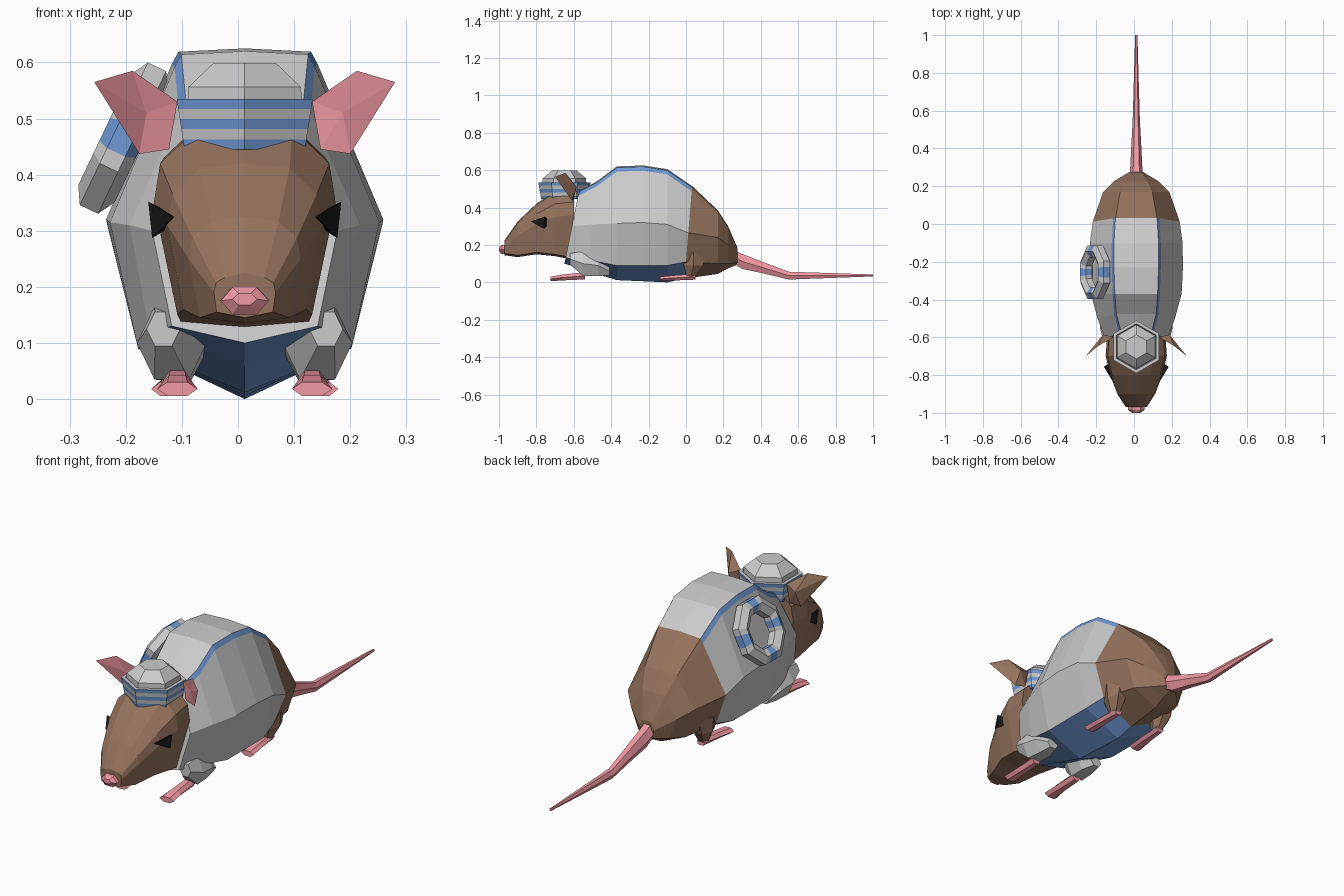
import bpy, bmesh, math
from mathutils import Vector

if "Cube" in bpy.data.objects:
    bpy.data.objects.remove(bpy.data.objects["Cube"])

CX = 0.012  # symmetry plane of the animal
COLOURS = {"grey": (.6, .6, .6, 1), "brown": (.3, .17, .11, 1), "blue": (.16, .32, .67, 1),
           "pink": (.89, .32, .37, 1), "black": (.01, .01, .01, 1)}
MATS = {}
for n, c in COLOURS.items():
    MATS[n] = bpy.data.materials.new(n)
    MATS[n].diffuse_color = c


def loft(name, rings, colour, closed=False):
    """Skin equal-length point rings; colour is a name or a function (row, column) -> name."""
    pick = colour if callable(colour) else (lambda i, j: colour)
    me = bpy.data.meshes.new(name)
    names = list(COLOURS)
    for n in names:
        me.materials.append(MATS[n])
    bm = bmesh.new()
    vs = [[bm.verts.new(p) for p in r] for r in rings]
    n = len(rings[0])
    for i in range(len(rings) - (0 if closed else 1)):
        a, b = vs[i], vs[(i + 1) % len(rings)]
        for j in range(n):
            f = bm.faces.new((a[j], a[(j + 1) % n], b[(j + 1) % n], b[j]))
            f.material_index = names.index(pick(i, j))
    if not closed:
        for k, row in ((0, 0), (-1, len(rings) - 2)):
            if (Vector(rings[k][0]) - Vector(rings[k][1])).length > 1e-4:
                f = bm.faces.new(vs[k])
                f.material_index = names.index(pick(row, 0))
    bmesh.ops.remove_doubles(bm, verts=bm.verts, dist=1e-5)
    bmesh.ops.recalc_face_normals(bm, faces=bm.faces)
    bm.to_mesh(me)
    bm.free()
    ob = bpy.data.objects.new(name, me)
    bpy.context.collection.objects.link(ob)
    return ob


def mirrored(half, y, shear=0):
    """Full cross-section from half points (x, z), first and last on the middle plane."""
    pts = half + [(-x, z) for x, z in half[-2:0:-1]]
    return [(CX + x, y + shear * (z - .3), z) for x, z in pts]


def oval(x, y, z, rx, rz, n=6, turn=0):
    """Upright ring across y."""
    return [(CX + x + rx * math.cos(turn + 2 * math.pi * k / n), y,
             z + rz * math.sin(turn + 2 * math.pi * k / n)) for k in range(n)]


def hexagon(r, z):
    """Flat ring for the hat."""
    return [(CX + r * math.sin(k * math.pi / 3), -.65 + r * math.cos(k * math.pi / 3), z)
            for k in range(6)]


# Body: y, shear, top z, top half width, widest half width, its z, lower half width, its z, bottom z
body = [(-.61, .2, .49, .08, .165, .30, .13, .13, .10),
        (-.50, .1, .54, .105, .205, .31, .17, .12, .06),
        (-.37, 0, .62, .113, .24, .315, .19, .09, .012),
        (-.23, 0, .625, .118, .247, .32, .19, .09, .006),
        (-.10, 0, .605, .118, .245, .31, .19, .09, .0),
        (.015, .08, .515, .11, .23, .265, .17, .11, .02),
        (.17, 0, .385, .085, .175, .24, .13, .10, .045),
        (.225, 0, .30, .06, .12, .2, .08, .1, .075),
        (.275, 0, .185, .025, .035, .145, .025, .105, .095)]
rings = [mirrored([(0, zt), (ht, zt - .006), (ht + .012, zt - .028), (hw, zw), (hl, zl), (0, zb)], y, s)
         for y, s, zt, ht, hw, zw, hl, zl, zb in body]
strip = ["grey", "blue", "grey", "grey", "blue"]
loft("vest", rings[:6], lambda i, j: (strip + strip[::-1])[j])
loft("hindquarters", rings[5:], "brown")

# Head: y, top z, top half width, widest half width, its z, chin half width, chin z
head = [(-.60, .50, .08, .155, .36, .11, .12),
        (-.70, .49, .085, .162, .35, .12, .14),
        (-.80, .42, .08, .138, .31, .11, .15),
        (-.90, .325, .06, .10, .25, .08, .135),
        (-.97, .225, .035, .055, .19, .05, .145)]
loft("head", [mirrored([(0, zt), (a, zt - .008), (hw * .93, zw + .5 * (zt - zw)), (hw, zw),
                        (hb, zb + .01), (0, zb)], y)
              for y, zt, a, hw, zw, hb, zb in head], "brown")
loft("nose", [oval(0, -.95, .177, .043, .028), oval(0, -.985, .175, .043, .028),
              oval(0, -1, .178, .022, .012)], "pink")

# Tail
loft("tail", [oval(0, y, z, rx, rz) for y, z, rx, rz in
              [(.25, .14, .034, .042), (.30, .112, .032, .046), (.42, .076, .026, .034),
               (.55, .036, .019, .024), (1, .037, .006, .006)]], "pink")

# Hat: striped hexagonal band with a recessed rim and a low dome
band = [(.124 + .016 * k / 5, .445 + .018 * k) for k in range(6)]
loft("hat_band", [hexagon(r, z) for r, z in band + [(.122, .535), (.118, .515)]],
     lambda i, j: "blue" if i in (0, 2, 4) else "grey")
loft("hat_dome", [hexagon(r, z) for r, z in [(.118, .5), (.116, .556), (.064, .599)]], "grey")

# Paired parts
for side, s in (("left", 1), ("right", -1)):
    def flip(pts):
        return [(CX + s * x, y, z) for x, y, z in pts]

    # Ear: hollow pink front, brown back
    outline = [(.135, -.60, .445), (.188, -.61, .437), (.268, -.70, .565),
               (.2, -.645, .585), (.12, -.60, .53)]
    loft("ear_" + side, [flip([(.175, -.62, .51)] * 5), flip(outline),
                         flip([(.175, -.585, .51)] * 5)],
         lambda i, j: "brown" if i else "pink")
    # Eye
    loft("eye_" + side, [flip([(.127, -.83, .325), (.172, -.755, .352), (.165, -.76, .287)]),
                         flip([(.11, -.72, .32)] * 3)], "black")
    # Sleeve and front foot
    loft("sleeve_" + side, [oval(s * x, y, z, rx, rz) for x, y, z, rx, rz in
                            [(.13, -.41, .06, .03, .025), (.125, -.47, .09, .06, .065),
                             (.13, -.55, .10, .062, .075), (.145, -.62, .125, .03, .035)]], "grey")
    loft("front_foot_" + side, [oval(s * x, y, z, rx, rz) for x, y, z, rx, rz in
                                [(.12, -.54, .035, .024, .022), (.12, -.66, .026, .03, .018),
                                 (.12, -.725, .018, .036, .014)]], "pink")
    # Hind leg and hind foot
    loft("hind_leg_" + side, [[(CX + s * x + r * math.cos(k * math.pi / 3),
                                y + 1.3 * r * math.sin(k * math.pi / 3), z) for k in range(6)]
                              for x, y, z, r in [(.125, .04, .16, .06), (.135, .04, .09, .045),
                                                 (.125, .025, .025, .02)]], "brown")
    loft("hind_foot_" + side, [oval(s * x, y, z, rx, rz) for x, y, z, rx, rz in
                               [(.125, .05, .03, .022, .018), (.13, -.06, .024, .028, .016),
                                (.135, -.14, .018, .032, .014)]], "pink")

# Float ring: eight-sided hoop leaning on the right flank, four blue bands
centre = Vector((-.205, -.255, .465))
e1, e2, out = Vector((0, 1, 0)), Vector((.43, 0, .9)), Vector((-.9, 0, .43))
path = []
for q in range(4):
    c, sn = round(math.cos(q * math.pi / 2)), round(math.sin(q * math.pi / 2))
    for u, v in ((1, -.2), (1, .2), (1, .414), (.414, 1)):
        path.append((u * c - v * sn, u * sn + v * c))
hoop = []
for u, v in path:
    ring = []
    for k in range(6):
        a = math.radians(30 + 60 * k)
        ring.append(centre + (e1 * u + e2 * v) * (.11 + .036 * math.cos(a)) + out * .036 * math.sin(a))
    hoop.append(ring)
loft("float_ring", hoop, lambda i, j: "grey" if i % 4 else "blue", closed=True)

for m in bpy.data.materials:
    if m.users and not m.is_grease_pencil:
        m.use_nodes = True
        m.node_tree.nodes["Principled BSDF"].inputs["Base Color"].default_value = m.diffuse_color
